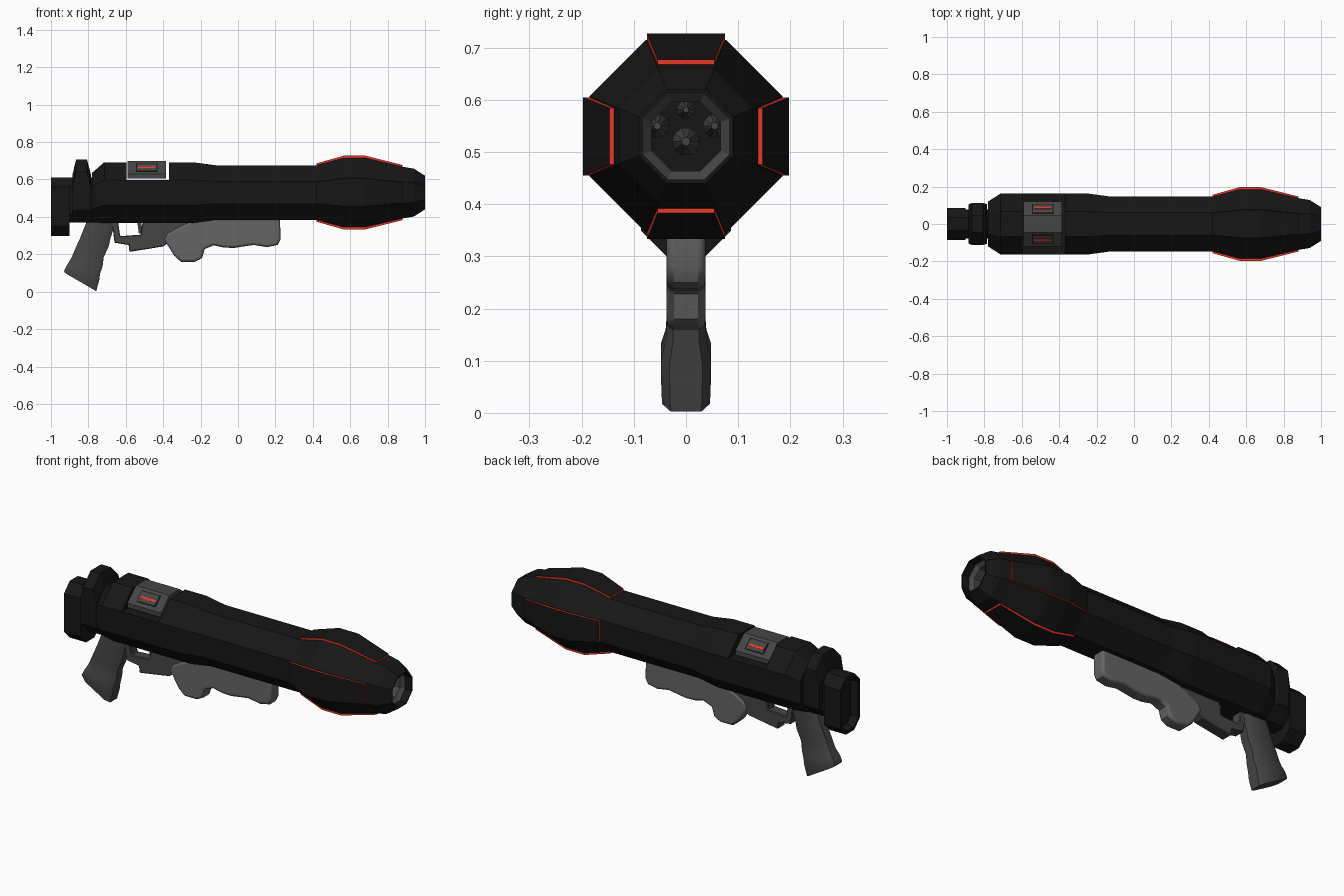
import bpy, bmesh, math
from mathutils import Vector

if "Cube" in bpy.data.objects:
    bpy.data.objects.remove(bpy.data.objects["Cube"])


def material(name, rgb):
    m = bpy.data.materials.new(name)
    m.diffuse_color = (*rgb, 1)
    m.use_nodes = True
    m.node_tree.nodes["Principled BSDF"].inputs["Base Color"].default_value = m.diffuse_color
    return m


BLACK = material("black", (0.008, 0.008, 0.008))
DARK = material("dark_grey", (0.06, 0.06, 0.06))
GREY = material("mid_grey", (0.13, 0.13, 0.13))
RED = material("red", (0.8, 0.04, 0.02))
ZC = 0.53                      # bore axis height
T = math.tan(math.pi / 8)


def finish(bm, name, *mats):
    bmesh.ops.recalc_face_normals(bm, faces=bm.faces)
    me = bpy.data.meshes.new(name)
    bm.to_mesh(me)
    bm.free()
    ob = bpy.data.objects.new(name, me)
    bpy.context.collection.objects.link(ob)
    for m in mats:
        me.materials.append(m)
    return ob


def loft(name, rings, mat, caps=True):
    bm = bmesh.new()
    vs = [[bm.verts.new(p) for p in r] for r in rings]
    n = len(vs[0])
    for a, b in zip(vs, vs[1:]):
        for i in range(n):
            j = (i + 1) % n
            bm.faces.new((a[i], a[j], b[j], b[i]))
    if caps:
        bm.faces.new(vs[0])
        bm.faces.new(vs[-1])
    return finish(bm, name, mat)


def octagon(x, hy, hz=None, zc=ZC):
    hz = hz or hy
    c = min(hy, hz) * (1 - T)      # corner cut
    y, z = hy - c, hz - c
    return [(x, a, zc + b) for a, b in ((hy, z), (y, hz), (-y, hz), (-hy, z),
                                        (-hy, -z), (-y, -hz), (y, -hz), (hy, -z))]


def extrude(name, pts, y0, y1, mat):
    bm = bmesh.new()
    f = bm.faces.new([bm.verts.new((x, y0, z)) for x, z in pts])
    ext = bmesh.ops.extrude_face_region(bm, geom=[f])
    bmesh.ops.translate(bm, vec=(0, y1 - y0, 0),
                        verts=[v for v in ext["geom"] if isinstance(v, bmesh.types.BMVert)])
    return finish(bm, name, mat)


def bevel(ob, width, seg, angle):
    m = ob.modifiers.new("bevel", "BEVEL")
    m.width, m.segments, m.limit_method = width, seg, "ANGLE"
    m.angle_limit = math.radians(angle)


def smooth(ob, deg=40):
    bpy.ops.object.select_all(action="DESELECT")
    ob.select_set(True)
    bpy.context.view_layer.objects.active = ob
    bpy.ops.object.shade_smooth_by_angle(angle=math.radians(deg))


# launch tube with a notch across its top for the sight box
tube = loft("launch_tube", [octagon(-.78, .12, .133, .503), octagon(-.715, .162),
                            octagon(-.24, .162), octagon(-.12, .146), octagon(.43, .146)], BLACK)
bpy.ops.mesh.primitive_cube_add(size=1, location=(-.482, 0, .75))
cutter = bpy.context.object
cutter.scale = (.226, .6, .306)
mod = tube.modifiers.new("notch", "BOOLEAN")
mod.operation, mod.object, mod.solver = "DIFFERENCE", cutter, "EXACT"
bpy.ops.object.select_all(action="DESELECT")
tube.select_set(True)
bpy.context.view_layer.objects.active = tube
bpy.ops.object.modifier_apply(modifier="notch")
bpy.data.objects.remove(cutter)

# flared muzzle with folded-in bore
loft("muzzle", [octagon(x, r) for x, r in (
    (.42, .146), (.565, .185), (.68, .185), (.88, .138), (.94, .128), (1, .09),
    (1, .083), (.7, .083))], BLACK)
loft("bore_ring", [octagon(x, r) for x, r in ((.96, .083), (.94, .066), (.82, .066))], DARK, False)

# rockets inside the bore
for i, (y, z, r) in enumerate(((0, .581, .018), (.055, .55, .023), (-.055, .55, .023), (0, .52, .027))):
    bm = bmesh.new()
    bmesh.ops.create_cone(bm, cap_ends=True, segments=10, radius1=r, radius2=r * .3, depth=.1)
    ob = finish(bm, f"rocket_{i + 1}", DARK)
    ob.rotation_euler = (0, math.pi / 2, 0)
    ob.location = (.8, y, z)

# four plates on the muzzle: black outer face, red sides
for k, side in enumerate(("left", "top", "right", "bottom")):
    bm = bmesh.new()
    a = k * math.pi / 2
    out, tan = Vector((0, math.cos(a), math.sin(a))), Vector((0, -math.sin(a), math.cos(a)))
    rows = []
    for x, r in ((.42, .143), (.565, .184), (.68, .184), (.88, .134)):
        w = r * T * .98
        rows.append([bm.verts.new(Vector((x, 0, ZC)) + out * h + tan * s)
                     for h, s in ((r, -w), (r + .013, -w), (r + .013, w), (r, w))])
    for p, q in zip(rows, rows[1:]):
        for i in range(4):
            f = bm.faces.new((p[i], p[(i + 1) % 4], q[(i + 1) % 4], q[i]))
            f.material_index = 1 if i == 1 else 0
    bm.faces.new(rows[0])
    bm.faces.new(rows[-1])
    finish(bm, f"muzzle_plate_{side}", RED, BLACK)

# rear core, collar and end piece with a shallow recess
loft("rear_core", [octagon(-.92, .077, .12, .49), octagon(-.77, .077, .12, .49)], BLACK)
loft("rear_collar", [octagon(x, hy, (t - .37) / 2, (t + .37) / 2) for x, hy, t in (
    (-.885, .105, .625), (-.866, .112, .706), (-.807, .112, .706), (-.785, .105, .62))], BLACK)
loft("rear_end", [octagon(x, hy, hz, .454) for x, hy, hz in (
    (-.96, .062, .132), (-1, .07, .14), (-1, .086, .156), (-.9, .086, .156))], BLACK)

# sight box with an inset panel and red light on each slope
section = [(-.12, .605), (-.12, .63), (-.045, .698), (.045, .698), (.12, .63), (.12, .605)]
loft("sight_box", [[(x, y, z) for y, z in section] for x in (-.59, -.385)], DARK)


def slope_patch(name, s, x0, x1, t0, t1, lift, mat):
    low, high = Vector((0, .12 * s, .63)), Vector((0, .045 * s, .698))
    n = Vector((0, .068 * s, .075)).normalized()
    a, b = low.lerp(high, t0), low.lerp(high, t1)
    loft(name, [[p + Vector((x, 0, 0)) for p in (a, b, b + n * lift, a + n * lift)]
                for x in (x0, x1)], mat)


for s, side in ((-1, "front"), (1, "back")):
    slope_patch("sight_frame_" + side, s, -.545, -.43, .2, .85, .002, BLACK)
    slope_patch("sight_panel_" + side, s, -.54, -.437, .25, .8, .003, DARK)
    slope_patch("sight_light_" + side, s, -.535, -.442, .42, .54, .004, RED)

# trigger guard and trigger
guard = extrude("trigger_guard", [(-.675, .38), (-.66, .262), (-.585, .25), (-.58, .213), (-.4, .242),
                                  (-.2, .39), (-.5, .39), (-.515, .35), (-.52, .305), (-.63, .297),
                                  (-.642, .38)], -.03, .03, DARK)
bevel(guard, .004, 1, 40)
extrude("trigger", [(-.54, .385), (-.515, .385), (-.515, .31), (-.53, .31)], -.01, .01, DARK)

# pistol grip lofted downwards with a flared foot
rings = []
for bx, bz, fx, fz, w in ((-.805, .385, -.65, .385, .037), (-.845, .285, -.682, .285, .037),
                          (-.87, .23, -.692, .24, .037), (-.888, .187, -.718, .185, .037),
                          (-.9, .165, -.724, .135, .039), (-.915, .14, -.738, .095, .048),
                          (-.93, .11, -.742, .06, .048), (-.925, .1, -.758, .003, .046)):
    rings.append([(bx + (fx - bx) * t, w * k, bz + (fz - bz) * t) for t, k in (
        (0, .65), (.15, 1), (.85, 1), (1, .65), (1, -.65), (.85, -1), (.15, -1), (0, -.65))])
smooth(loft("pistol_grip", rings, DARK))

# finger-grooved foregrip
fore = extrude("foregrip", [(-.22, .392), (.225, .392), (.227, .28), (.212, .25), (.155, .238), (.085, .25),
                            (.03, .242), (-.02, .234), (-.075, .236), (-.13, .248), (-.178, .228),
                            (-.192, .18), (-.23, .16), (-.305, .16), (-.342, .193), (-.395, .28),
                            (-.375, .315), (-.32, .345)], -.037, .037, GREY)
bevel(fore, .014, 3, 70)
smooth(fore)
